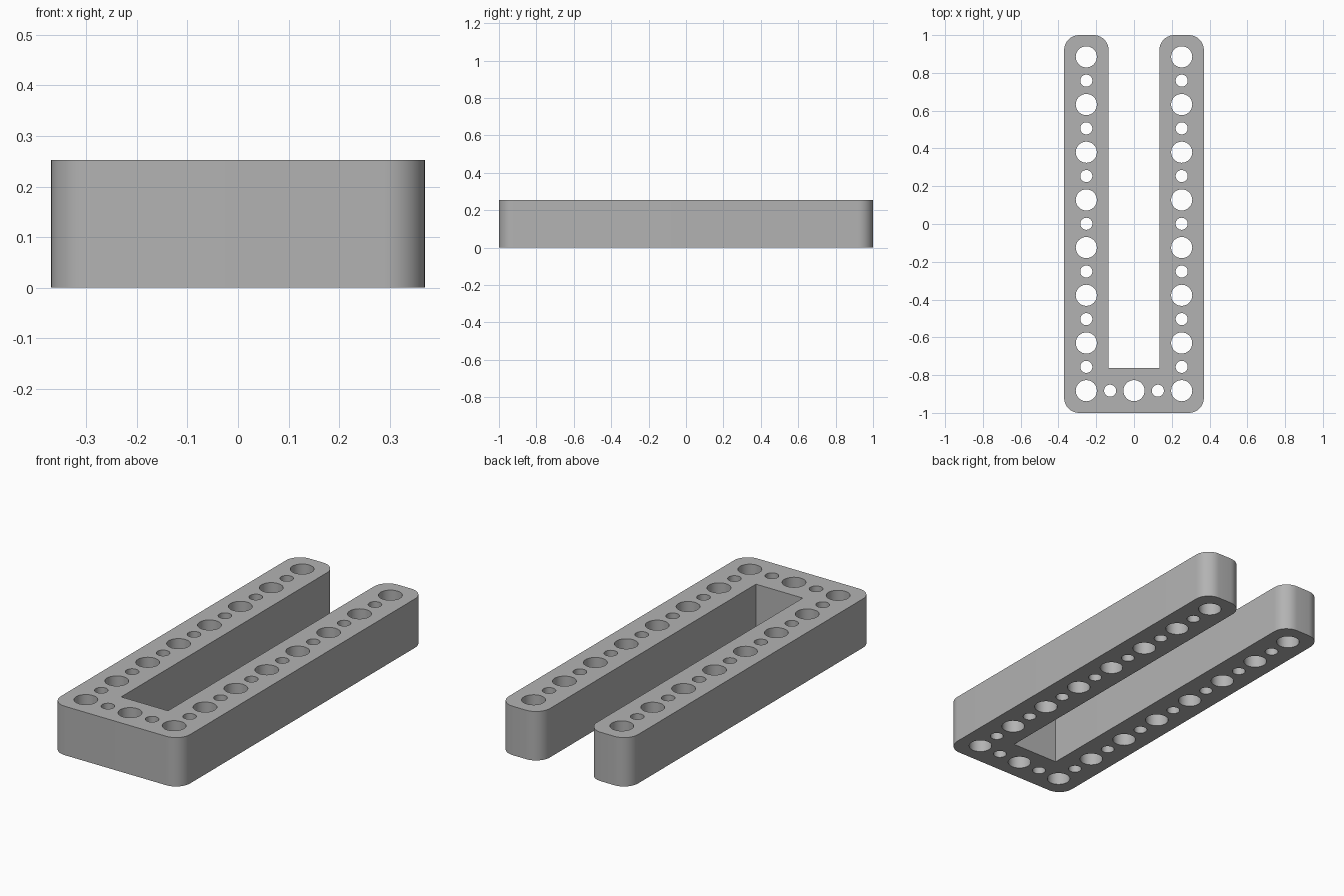
import bpy
import bmesh
from math import cos, sin, pi, radians

cube = bpy.data.objects.get("Cube")
if cube:
    bpy.data.objects.remove(cube, do_unlink=True)

HEIGHT = 0.253
HALF_W, HALF_L = 0.37, 1.0
SLOT_HALF, SLOT_END = 0.134, -0.763
CORNER = 0.08
PITCH = 0.2525
ROW = 0.2525
FIRST = -0.8825
BIG, SMALL = 0.056, 0.032


def arc(cx, cy, radius, start, sweep, steps):
    """Points along an arc, angles in degrees."""
    angles = [radians(start + sweep * i / steps) for i in range(steps + 1)]
    return [(cx + radius * cos(a), cy + radius * sin(a)) for a in angles]


def add_loop(curve, points):
    spline = curve.splines.new('POLY')
    spline.points.add(len(points) - 1)
    for p, (x, y) in zip(spline.points, points):
        p.co = (x, y, 0, 1)
    spline.use_cyclic_u = True


def add_hole(curve, x, y, radius):
    add_loop(curve, arc(x, y, radius, 0, 360, 32)[:-1])


# U-shaped outline: right half of the path, then its mirror
half = [(SLOT_HALF, SLOT_END)]
half += arc(SLOT_HALF + CORNER, HALF_L - CORNER, CORNER, 180, -90, 10)
half += arc(HALF_W - CORNER, HALF_L - CORNER, CORNER, 90, -90, 10)
half += arc(HALF_W - CORNER, CORNER - HALF_L, CORNER, 0, -90, 10)
outline = half + [(-x, y) for x, y in reversed(half)]

curve = bpy.data.curves.new("beam_profile", 'CURVE')
curve.dimensions = '2D'
curve.fill_mode = 'BOTH'
curve.extrude = HEIGHT / 2
add_loop(curve, outline)

# Alternating large and small holes along both arms and the cross bar
for side in (-1, 1):
    for i in range(8):
        add_hole(curve, side * ROW, FIRST + i * PITCH, BIG)
    for i in range(7):
        add_hole(curve, side * ROW, FIRST + (i + 0.5) * PITCH, SMALL)
    add_hole(curve, side * ROW / 2, FIRST, SMALL)
add_hole(curve, 0, FIRST, BIG)

# Turn the filled profile into a clean mesh standing on the ground
profile = bpy.data.objects.new("beam_profile", curve)
bpy.context.collection.objects.link(profile)
bpy.context.view_layer.update()
graph = bpy.context.evaluated_depsgraph_get()
mesh = bpy.data.meshes.new_from_object(profile.evaluated_get(graph))
bpy.data.objects.remove(profile, do_unlink=True)

bm = bmesh.new()
bm.from_mesh(mesh)
bmesh.ops.remove_doubles(bm, verts=bm.verts, dist=0.0001)
bmesh.ops.translate(bm, verts=bm.verts, vec=(0, 0, HEIGHT / 2))
bmesh.ops.recalc_face_normals(bm, faces=bm.faces)
bm.to_mesh(mesh)
bm.free()

beam = bpy.data.objects.new("u_shaped_beam", mesh)
bpy.context.collection.objects.link(beam)

# Plain grey plastic
grey = bpy.data.materials.new("grey")
grey.use_nodes = True
colour = (0.45, 0.45, 0.45, 1)
grey.diffuse_color = colour
grey.node_tree.nodes["Principled BSDF"].inputs["Base Color"].default_value = colour
mesh.materials.clear()
mesh.materials.append(grey)

bpy.context.view_layer.objects.active = beam
beam.select_set(True)
bpy.ops.object.shade_smooth_by_angle(angle=radians(30))
